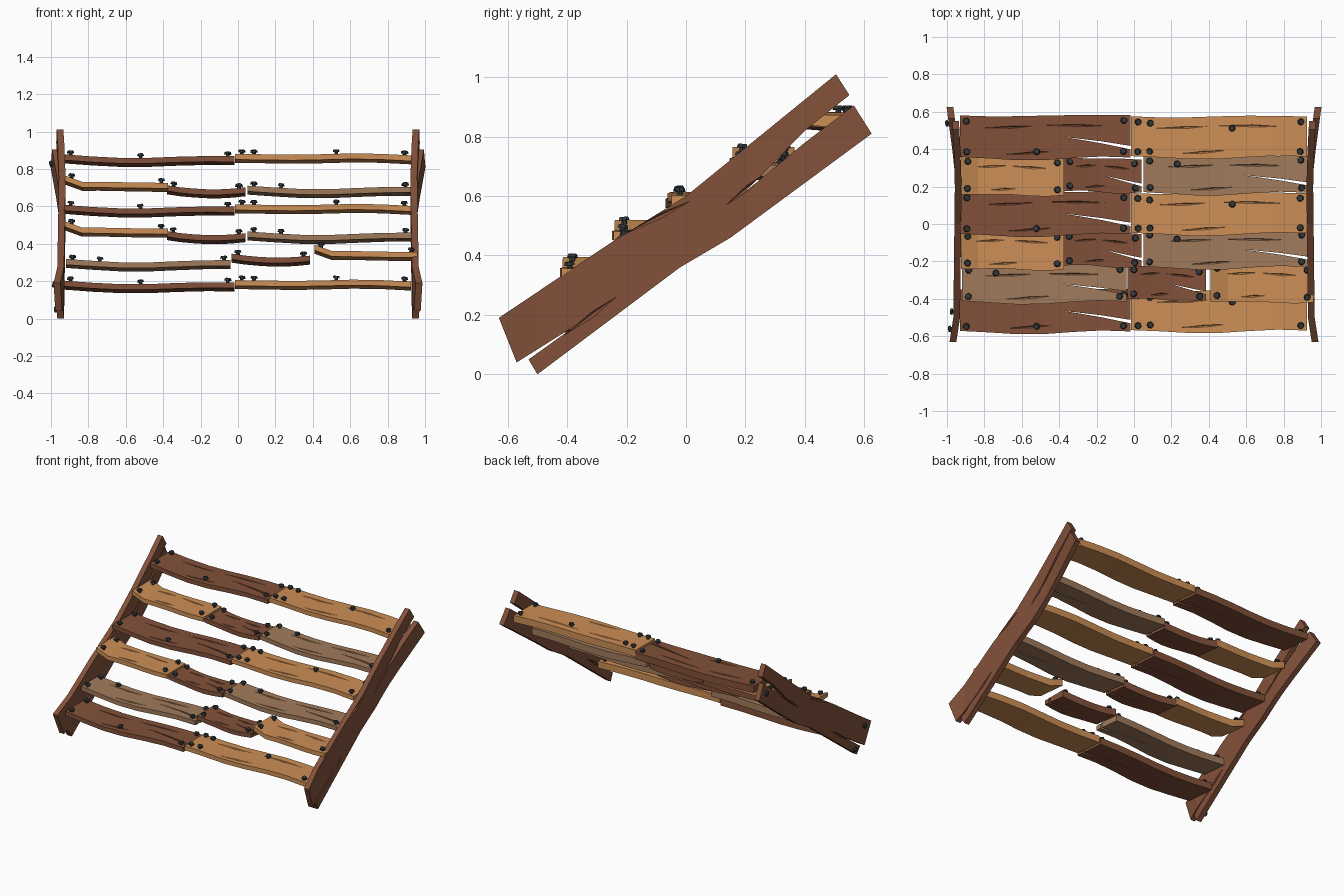
import bpy, bmesh, math, random
from mathutils import Vector, Matrix

if "Cube" in bpy.data.objects:
    bpy.data.objects.remove(bpy.data.objects["Cube"])
random.seed(4)

def material(name, rgb):
    m = bpy.data.materials.new(name)
    m.diffuse_color = (*rgb, 1)
    m.use_nodes = True
    m.node_tree.nodes["Principled BSDF"].inputs["Base Color"].default_value = m.diffuse_color
    return m

BROWN = material("dark brown wood", (0.225, 0.083, 0.042))
ORANGE = material("orange wood", (0.61, 0.275, 0.093))
TAN = material("tan wood", (0.36, 0.2, 0.107))
IRON = material("dark iron", (0.032, 0.04, 0.043))

def make_object(name, bm, mat):
    bmesh.ops.recalc_face_normals(bm, faces=bm.faces)
    me = bpy.data.meshes.new(name)
    bm.to_mesh(me)
    bm.free()
    ob = bpy.data.objects.new(name, me)
    bpy.context.collection.objects.link(ob)
    if mat:
        me.materials.append(mat)
    return ob

def interp(table, t):
    for (a, va), (b, vb) in zip(table, table[1:]):
        if t <= b:
            return va + (vb - va) * max(0, (t - a) / (b - a))
    return table[-1][1]

def carved_board(outline, thick, grooves, stations, both=False):
    """Flat board from an outline in XY, with carved grooves, sliced at stations along X."""
    bm = bmesh.new()
    f = bm.faces.new([bm.verts.new((x, y, -thick / 2)) for x, y in outline])
    ext = bmesh.ops.extrude_face_region(bm, geom=[f])["geom"]
    bmesh.ops.translate(bm, vec=(0, 0, thick), verts=[v for v in ext if isinstance(v, bmesh.types.BMVert)])
    bmesh.ops.triangulate(bm, faces=bm.faces)
    board = make_object("board_temp", bm, None)
    # each cutter is a long inverted pyramid
    bm = bmesh.new()
    for start, end, w in grooves:
        a, b = Vector((*start, 0)), Vector((*end, 0))
        d = (b - a).normalized()
        side = Vector((-d.y, d.x, 0)) * w
        mid = a.lerp(b, 0.55)
        for s in ((1, -1) if both else (1,)):
            up = Vector((0, 0, s * (thick / 2 + 0.006)))
            low = Vector((0, 0, s * thick * 0.1))
            ring = [bm.verts.new(p + up) for p in (a, mid + side, b, mid - side)]
            tip = bm.verts.new(mid + side * 0.3 + low)
            bm.faces.new(ring)
            for i in range(4):
                bm.faces.new((ring[i], ring[(i + 1) % 4], tip))
    cutter = make_object("groove_cutter", bm, None)
    cutter.hide_render = True
    mod = board.modifiers.new("grooves", "BOOLEAN")
    mod.operation, mod.solver, mod.object = "DIFFERENCE", "EXACT", cutter
    dg = bpy.context.evaluated_depsgraph_get()
    me = bpy.data.meshes.new_from_object(board.evaluated_get(dg))
    bm = bmesh.new()
    bm.from_mesh(me)
    bpy.data.objects.remove(board)
    bpy.data.objects.remove(cutter)
    for s in stations:
        bmesh.ops.bisect_plane(bm, geom=bm.verts[:] + bm.edges[:] + bm.faces[:],
                               plane_co=(s, 0, 0), plane_no=(1, 0, 0))
    bmesh.ops.triangulate(bm, faces=bm.faces)
    return bm

def nail(name, loc, axis):
    bm = bmesh.new()
    for r1, r2, d, z in ((0.01, 0.01, 0.03, 0), (0.019, 0.015, 0.012, 0.017)):
        bmesh.ops.create_cone(bm, cap_ends=True, segments=7, radius1=r1, radius2=r2, depth=d,
                              matrix=Matrix.Translation((0, 0, z)))
    ob = make_object(name, bm, IRON)
    wobble = Vector([random.uniform(-0.2, 0.2) for _ in range(3)])
    ob.rotation_euler = (Vector(axis) + wobble).to_track_quat("Z", "Y").to_euler()
    ob.location = loc

# plank kinds: material, length, depth, drop in the middle, kick at left end, split length, extra nail
KINDS = {
    "brown_long": (BROWN, 0.91, 0.23, -0.008, 0.004, 0.36, 0.41),
    "orange_long": (ORANGE, 0.94, 0.22, 0.006, 0.002, 0, 0.54),
    "tan": (TAN, 0.88, 0.20, -0.010, 0.002, 0.35, 0.18),
    "orange_short": (ORANGE, 0.55, 0.20, 0.008, 0.036, 0, 0),
    "brown_short": (BROWN, 0.42, 0.18, -0.012, 0.004, 0.2, 0),
}
THICK, N = 0.03, 6

def plank(label, kind, x0, yc, z):
    mat, L, D, drop, kick, split, extra = KINDS[kind]
    xs = [L * i / N for i in range(N + 1)]
    lift = [(x, drop * math.sin(math.pi * x / L) + 0.004 * math.cos(9 * x) + (kick if i == 0 else 0))
            for i, x in enumerate(xs)]
    wave = [(x, 0.006 * math.cos(7 * x + L)) for x in xs]
    rough = [0.005 * math.sin(5 * i + L * 9) for i in range(N + 1)]
    front = [(x, r - D / 2) for x, r in zip(xs, rough)]
    back = [(x, D / 2 - r * 0.7) for x, r in zip(xs, rough)]
    outline = front
    if split:                               # the right end is torn open
        outline = outline + [(L, -0.3 * D), (L - split, 0), (L, -0.22 * D)]
    # three long grooves across the depth, slanting alternately
    grooves = [((a * L, v * D), (b * L, v * D + s), 0.009)
               for a, b, v, s in ((.06, .5, .2, .02), (.4, .93, .3, -.02), (.2, .6, -.4, .02))]
    bm = carved_board(outline + back[::-1], THICK, grooves, xs[1:-1])
    for v in bm.verts:                      # bend, and let the underside drop to the rear
        x, y = v.co.x, v.co.y
        if v.co.z < -THICK * 0.45:
            v.co.z -= 0.018 * (y / D + 0.5)
        v.co.y += interp(wave, x)
        v.co.z += interp(lift, x)
    make_object(label, bm, mat).location = (x0, yc, z)
    # a nail near each corner, plus one extra
    spots = [(x, s * D * 0.36) for x in (0.035, L - 0.035) for s in (1, -1)]
    if extra:
        spots.append((extra, D * (0.3 if mat == TAN else -0.33 if mat == BROWN else 0.22)))
    if kind == "orange_long":
        spots += [(0.1, s * D * 0.34) for s in (1, -1)]
    for i, (nx, ny) in enumerate(spots):
        nail(f"{label}_nail_{i}", (x0 + nx, yc + ny + interp(wave, nx), z + THICK / 2 + interp(lift, nx)), (0, 0, 1))

# six treads, each made of two or three planks
for row, yc, z in ((1, -.465, .18), (4, .055, .585), (6, .465, .855)):
    plank(f"tread_{row}_left", "brown_long", -.93, yc, z)
    plank(f"tread_{row}_right", "orange_long", -.015, yc, z + .005)
for row, yc, z in ((3, -.135, .445), (5, .262, .69)):
    plank(f"tread_{row}_left", "orange_short", -.925, yc - .005, z + .02)
    plank(f"tread_{row}_middle", "brown_short", -.38, yc, z)
    plank(f"tread_{row}_right", "tan", .05, yc, z)
plank("tread_2_left", "tan", -.92, -.32, .298)
plank("tread_2_middle", "brown_short", -.035, -.315, .325)
plank("tread_2_right", "orange_short", .41, -.315, .34)

# side stringers: cracked sloping boards (outline in y, z)
STRINGER = [(-.63, .19), (-.25, .445), (0, .60), (.505, 1.01), (.55, .94), (.40, .82),
            (.2, .615), (.40, .78), (.565, .905), (.625, .81), (.15, .46), (-.02, .36),
            (-.50, 0), (-.53, .05), (-.36, .172), (-.57, .04)]
SWAY = [(-.63, .968), (-.5, .948), (.2, .94), (.4, .946), (.625, .958)]
CARVED = [((-.27, .44), (.06, .605), .012), ((.1, .54), (.3, .7), .012), ((-.45, .1), (-.2, .285), .012)]

def sway(y, z):
    prong = max(0, y - .3) * 0.08 if z < .54 + .84 * (y - .1) else 0
    return interp(SWAY, y) + prong

for side, name in ((-1, "left"), (1, "right")):
    bm = carved_board(STRINGER, 0.036, CARVED, (-.5, -.2, .2, .3, .4), both=True)
    for v in bm.verts:
        y, z, t = v.co
        v.co = (side * (sway(y, z) + t), y, z)
    make_object(f"{name}_stringer", bm, BROWN)

# nails on the outer face of the left stringer
for i, (y, z) in enumerate(((-.56, .18), (-.47, .05), (.54, .83))):
    nail(f"left_stringer_nail_{i}", (-sway(y, z) - .012, y, z), (-1, 0, 0))
